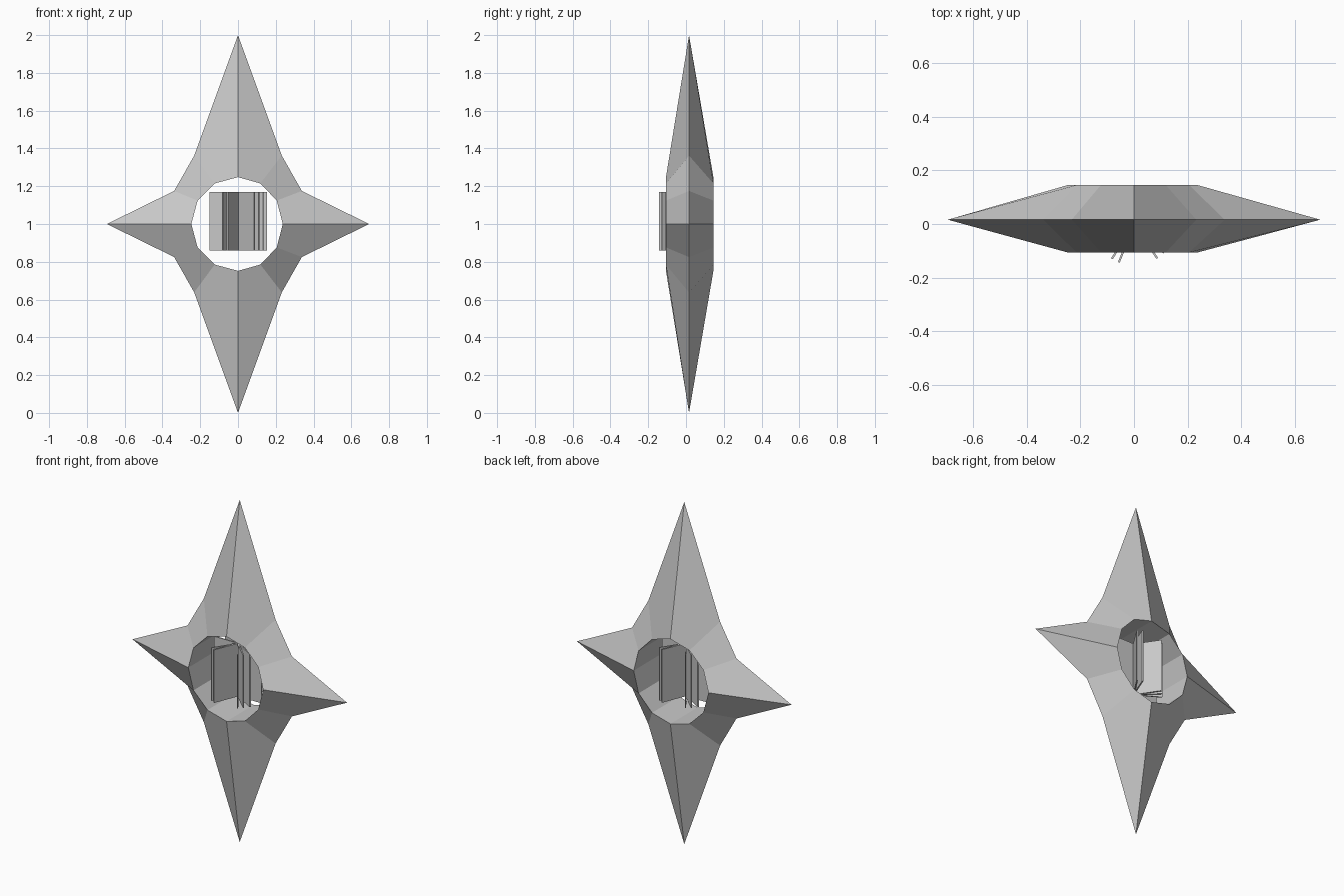
import bpy, bmesh, math

if "Cube" in bpy.data.objects:
    bpy.data.objects.remove(bpy.data.objects["Cube"])

grey = bpy.data.materials.new("stone_grey")
grey.diffuse_color = (0.58, 0.58, 0.58, 1)
grey.use_nodes = True
grey.node_tree.nodes["Principled BSDF"].inputs["Base Color"].default_value = grey.diffuse_color


def make_object(name, bm):
    bmesh.ops.recalc_face_normals(bm, faces=bm.faces)
    mesh = bpy.data.meshes.new(name)
    bm.to_mesh(mesh)
    bm.free()
    mesh.materials.append(grey)
    ob = bpy.data.objects.new(name, mesh)
    bpy.context.collection.objects.link(ob)
    return ob


# Four-pointed star frame: a sharp outer rim joined to a twelve-sided hole
FRONT, RIM, BACK, CENTRE = -0.106, 0.016, 0.145, 1.0
quarter = [(0.694, 0.0), (0.338, 0.175), (0.232, 0.362), (0.0, 1.0)]
outline = (quarter
           + [(-x, z) for x, z in quarter[-2::-1]]
           + [(-x, -z) for x, z in quarter[1:]]
           + [(x, -z) for x, z in quarter[-2:0:-1]])

bm = bmesh.new()
rim, front, back = [], [], []
for i, (x, z) in enumerate(outline):
    a = math.radians(30 * i)
    hx = (0.247 if i in range(4, 9) else 0.237) * math.cos(a)
    hz = CENTRE + 0.248 * math.sin(a)
    rim.append(bm.verts.new((x, RIM, CENTRE + z)))
    front.append(bm.verts.new((hx, FRONT, hz)))
    back.append(bm.verts.new((hx, BACK, hz)))
for i in range(12):
    j = (i + 1) % 12
    for p, q in ((rim, front), (front, back), (back, rim)):
        bm.faces.new((p[i], p[j], q[j], q[i]))
make_object("star_frame", bm)

# Thin upright vanes crossing on one vertical axis inside the hole
for n, angle in enumerate((0, 57, 68, 124, 136, 150)):
    bm = bmesh.new()
    bmesh.ops.create_cube(bm, size=1)
    vane = make_object(f"vane_{n + 1}", bm)
    vane.scale = (0.306, 0.007, 0.31)
    vane.location = (0.001, -0.001, 1.015)
    vane.rotation_euler.z = math.radians(angle)
